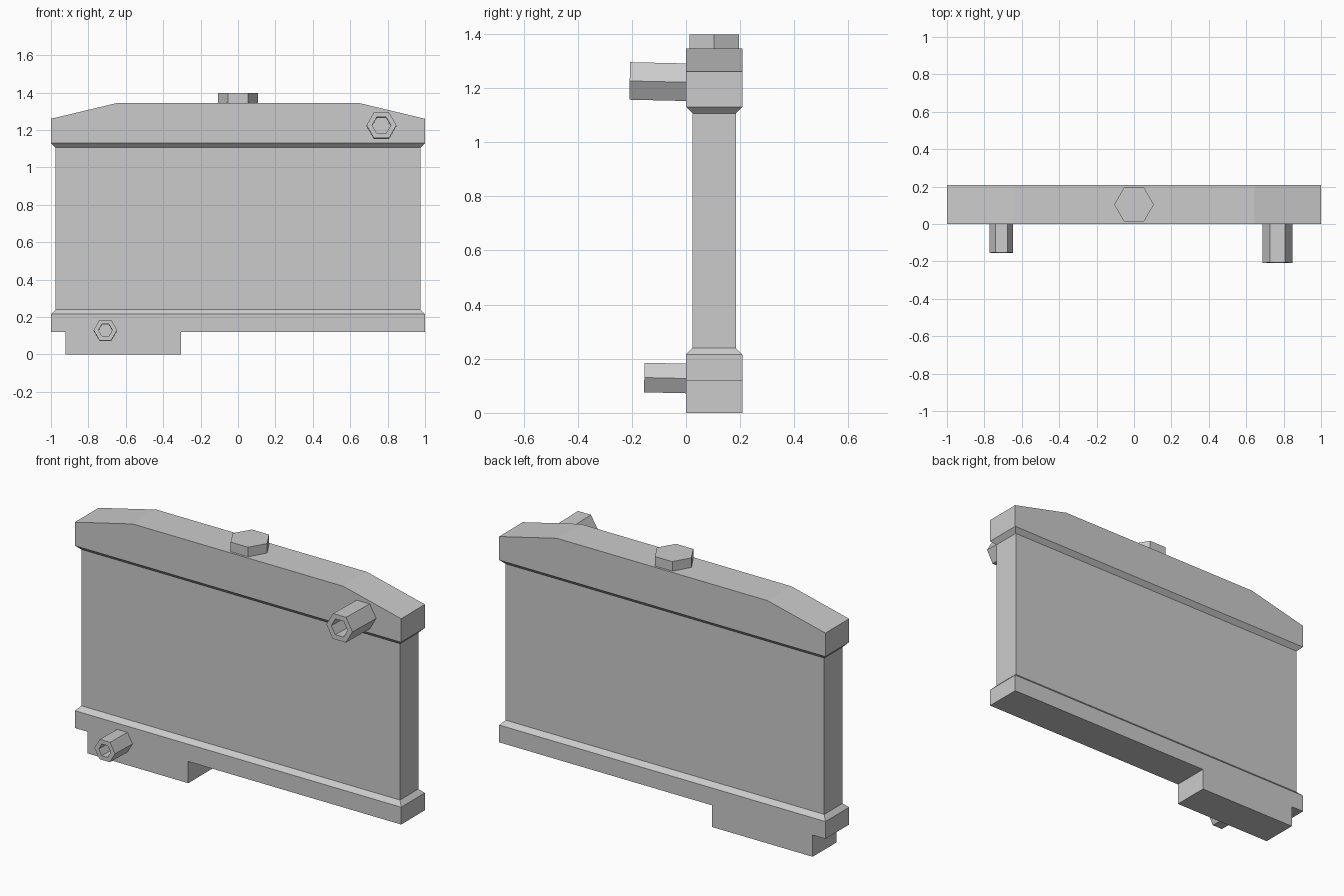
import bpy
import bmesh
import math
from mathutils import Vector, Matrix

cube = bpy.data.objects.get("Cube")
if cube:
    bpy.data.objects.remove(cube, do_unlink=True)

GREY = (0.6, 0.6, 0.6, 1.0)
metal = bpy.data.materials.new("grey metal")
metal.use_nodes = True
metal.diffuse_color = GREY
metal.node_tree.nodes["Principled BSDF"].inputs["Base Color"].default_value = GREY

DEPTH = 0.208          # tank depth, front face on y = 0
LIP = 0.024            # inset and height of the sloped tank lip
MID_Y = DEPTH / 2


def finish(bm, name):
    bmesh.ops.recalc_face_normals(bm, faces=bm.faces[:])
    mesh = bpy.data.meshes.new(name)
    bm.to_mesh(mesh)
    bm.free()
    mesh.materials.append(metal)
    obj = bpy.data.objects.new(name, mesh)
    bpy.context.collection.objects.link(obj)
    return obj


def tank(name, profile, lip_direction):
    """Extrude an x-z profile through the depth, then slope its inner face in to the core."""
    bm = bmesh.new()
    face = bm.faces.new([bm.verts.new((x, 0, z)) for x, z in profile])
    extruded = bmesh.ops.extrude_face_region(bm, geom=[face])["geom"]
    for v in extruded:
        if isinstance(v, bmesh.types.BMVert):
            v.co.y = DEPTH
    bmesh.ops.recalc_face_normals(bm, faces=bm.faces[:])
    inner = max(bm.faces, key=lambda f: (f.normal.z * lip_direction > 0.99) * f.calc_area())
    lip = bmesh.ops.extrude_discrete_faces(bm, faces=[inner])["faces"][0]
    for v in lip.verts:
        v.co.x -= math.copysign(LIP, v.co.x)
        v.co.y -= math.copysign(LIP, v.co.y - MID_Y)
        v.co.z += lip_direction * LIP
    return finish(bm, name)


def hexagon(bm, centre, radius, z):
    ring = [bm.verts.new((radius * math.cos(i * math.pi / 3),
                          radius * math.sin(i * math.pi / 3), z)) for i in range(6)]
    return ring


def bridge(bm, a, b):
    for i in range(6):
        j = (i + 1) % 6
        bm.faces.new((a[i], a[j], b[j], b[i]))


def pipe(name, x, z, radius, bore, length):
    """Hollow six-sided pipe pointing forward, tilted slightly upward."""
    bm = bmesh.new()
    root = hexagon(bm, None, radius, -0.01)
    rim = hexagon(bm, None, radius, length)
    mouth = hexagon(bm, None, bore, length)
    floor = hexagon(bm, None, bore, 0.01)
    bridge(bm, root, rim)
    bridge(bm, rim, mouth)
    bridge(bm, mouth, floor)
    bm.faces.new(floor)
    bm.faces.new(root)
    turn = Matrix.Rotation(math.radians(88.7), 4, "X")
    bm.transform(Matrix.Translation((x, 0, z)) @ turn)
    return finish(bm, name)


# Upper tank with sloping shoulders
tank("upper_tank", [(-1, 1.13), (1, 1.13), (1, 1.26), (0.645, 1.345),
                    (-0.645, 1.345), (-1, 1.26)], -1)

# Lower tank with an offset foot
tank("lower_tank", [(-1, 0.216), (-1, 0.12), (-0.922, 0.12), (-0.922, 0),
                    (-0.305, 0), (-0.305, 0.12), (1, 0.12), (1, 0.216)], 1)

# Core panel between the tanks
bm = bmesh.new()
size = Vector((2 - 2 * LIP, DEPTH - 2 * LIP, 0.866))
bmesh.ops.create_cube(bm, size=1, matrix=Matrix.Translation((0, MID_Y, 0.673))
                      @ Matrix.Diagonal(size.to_4d()))
finish(bm, "core")

# Filler cap
bm = bmesh.new()
low, high = hexagon(bm, None, 0.106, 1.34), hexagon(bm, None, 0.106, 1.398)
bridge(bm, low, high)
bm.faces.new(low)
bm.faces.new(high)
bm.transform(Matrix.Translation((0, MID_Y, 0)))
finish(bm, "filler_cap")

# Hose connections
pipe("upper_pipe", 0.767, 1.221, 0.08, 0.05, 0.208)
pipe("lower_pipe", -0.709, 0.127, 0.063, 0.037, 0.154)
